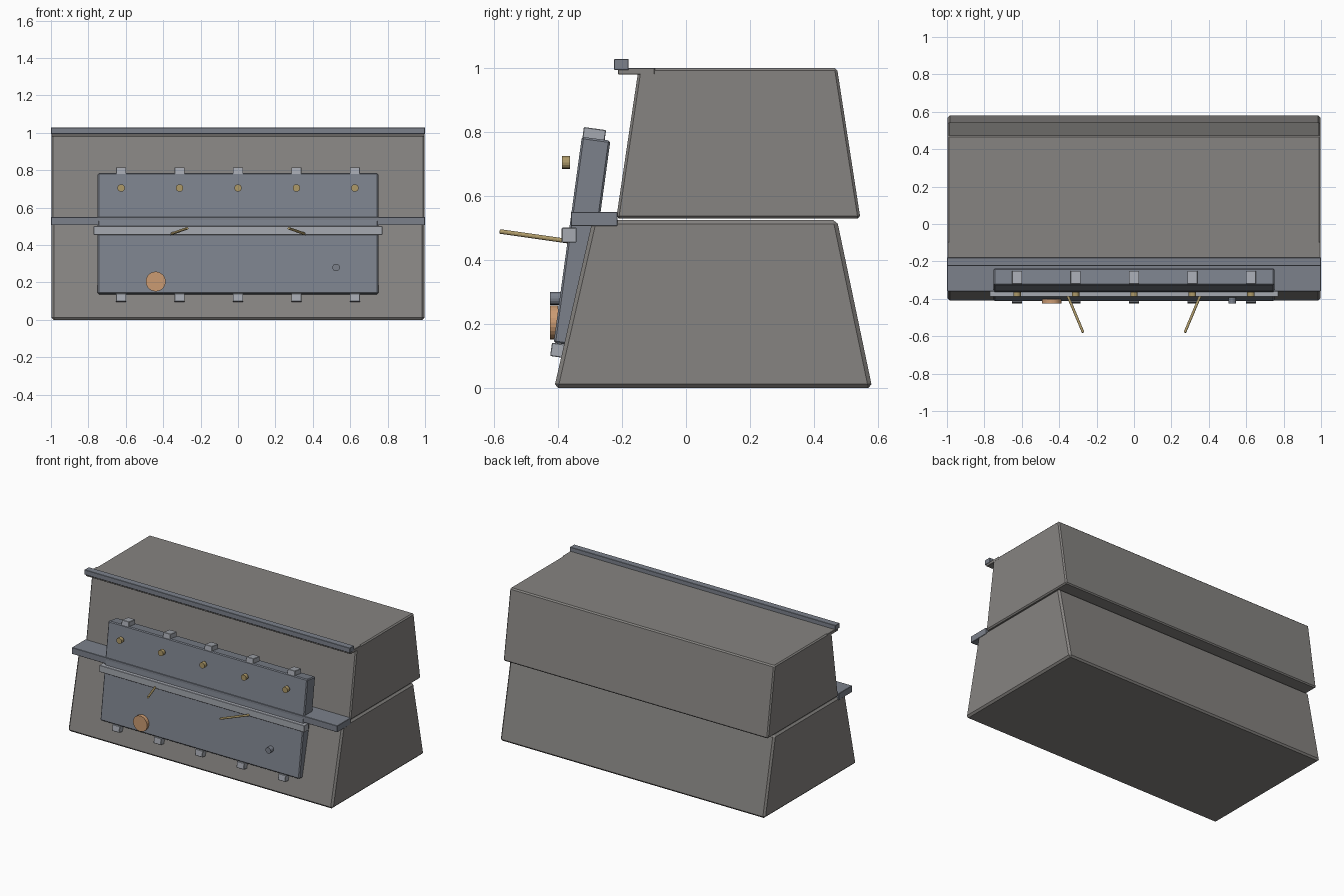
import bpy, bmesh, math
from mathutils import Matrix, Vector

if "Cube" in bpy.data.objects:
    bpy.data.objects.remove(bpy.data.objects["Cube"])

TILT = math.radians(-7.8)


def material(name, rgb):
    m = bpy.data.materials.new(name)
    m.diffuse_color = (*rgb, 1)
    m.use_nodes = True
    m.node_tree.nodes["Principled BSDF"].inputs["Base Color"].default_value = m.diffuse_color
    return m


STONE = material("stone", (0.24, 0.23, 0.22))
STEEL = material("steel", (0.20, 0.22, 0.26))
LIGHT = material("light_steel", (0.38, 0.40, 0.44))
BRASS = material("brass", (0.42, 0.32, 0.14))
COPPER = material("copper", (0.60, 0.33, 0.17))


def finish(name, bm, mat, bevel=0.0):
    bmesh.ops.recalc_face_normals(bm, faces=bm.faces)
    me = bpy.data.meshes.new(name)
    bm.to_mesh(me)
    bm.free()
    me.materials.append(mat)
    ob = bpy.data.objects.new(name, me)
    bpy.context.collection.objects.link(ob)
    if bevel:
        mod = ob.modifiers.new("bevel", "BEVEL")
        mod.width = bevel
        mod.segments = 1
    return ob


def prism(name, profile, half, mat, bevel):
    """Extrude a (y, z) profile along x."""
    bm = bmesh.new()
    face = bm.faces.new([bm.verts.new((-half, y, z)) for y, z in profile])
    ext = bmesh.ops.extrude_face_region(bm, geom=[face])["geom"]
    verts = [v for v in ext if isinstance(v, bmesh.types.BMVert)]
    bmesh.ops.translate(bm, verts=verts, vec=(2 * half, 0, 0))
    return finish(name, bm, mat, bevel)


def box(name, center, size, mat, tilt=0.0, bevel=0.002):
    bm = bmesh.new()
    bmesh.ops.create_cube(bm, size=1, matrix=Matrix.Diagonal((*size, 1)))
    ob = finish(name, bm, mat, bevel)
    ob.location = center
    ob.rotation_euler.x = tilt
    return ob


def rod(name, start, end, radius, mat, sides=16):
    a, b = Vector(start), Vector(end)
    bm = bmesh.new()
    bmesh.ops.create_cone(bm, cap_ends=True, segments=sides, radius1=radius,
                          radius2=radius, depth=(b - a).length)
    ob = finish(name, bm, mat)
    ob.location = (a + b) / 2
    ob.rotation_euler = (b - a).to_track_quat("Z", "Y").to_euler()
    return ob


# Two stacked sloping blocks
prism("lower_block", [(-0.412, 0), (0.582, 0), (0.472, 0.525), (-0.292, 0.525)],
      0.997, STONE, 0.012)
prism("upper_block", [(-0.218, 0.53), (0.545, 0.53), (0.472, 1.0), (-0.148, 1.0)],
      0.997, STONE, 0.008)

# Ledge between blocks, overhanging top plate and its lip
box("middle_ledge", (0, -0.287, 0.528), (2.0, 0.146, 0.044), STEEL)
box("top_plate", (0, -0.155, 0.99), (1.995, 0.115, 0.02), STONE)
box("top_rail", (0, -0.202, 1.011), (2.0, 0.046, 0.034), STEEL)

# Leaning front panel with its cross bar
box("front_panel", (0, -0.325, 0.457), (1.5, 0.09, 0.65), STEEL, TILT, 0.006)
box("cross_bar", (0, -0.365, 0.478), (1.545, 0.047, 0.046), LIGHT)

# Clips on both panel edges and row of knobs
for i in range(5):
    x = (i - 2) * 0.3125
    box(f"top_clip_{i + 1}", (x, -0.2885, 0.781), (0.055, 0.07, 0.06), LIGHT, TILT)
    box(f"bottom_clip_{i + 1}", (x, -0.387, 0.116), (0.055, 0.07, 0.042), LIGHT, TILT)
    rod(f"knob_{i + 1}", (x, -0.388, 0.705), (x, -0.363, 0.705), 0.02, BRASS)

# Disc and small button on the lower panel
rod("copper_disc", (-0.44, -0.425, 0.205), (-0.44, -0.40, 0.205), 0.053, COPPER, 24)
rod("button", (0.525, -0.425, 0.28), (0.525, -0.385, 0.28), 0.02, STEEL)

# Mirrored pair of levers
for side, label in ((-1, "left"), (1, "right")):
    rod(f"{label}_lever", (side * 0.36, -0.37, 0.459), (side * 0.272, -0.58, 0.489),
        0.007, BRASS, 12)
